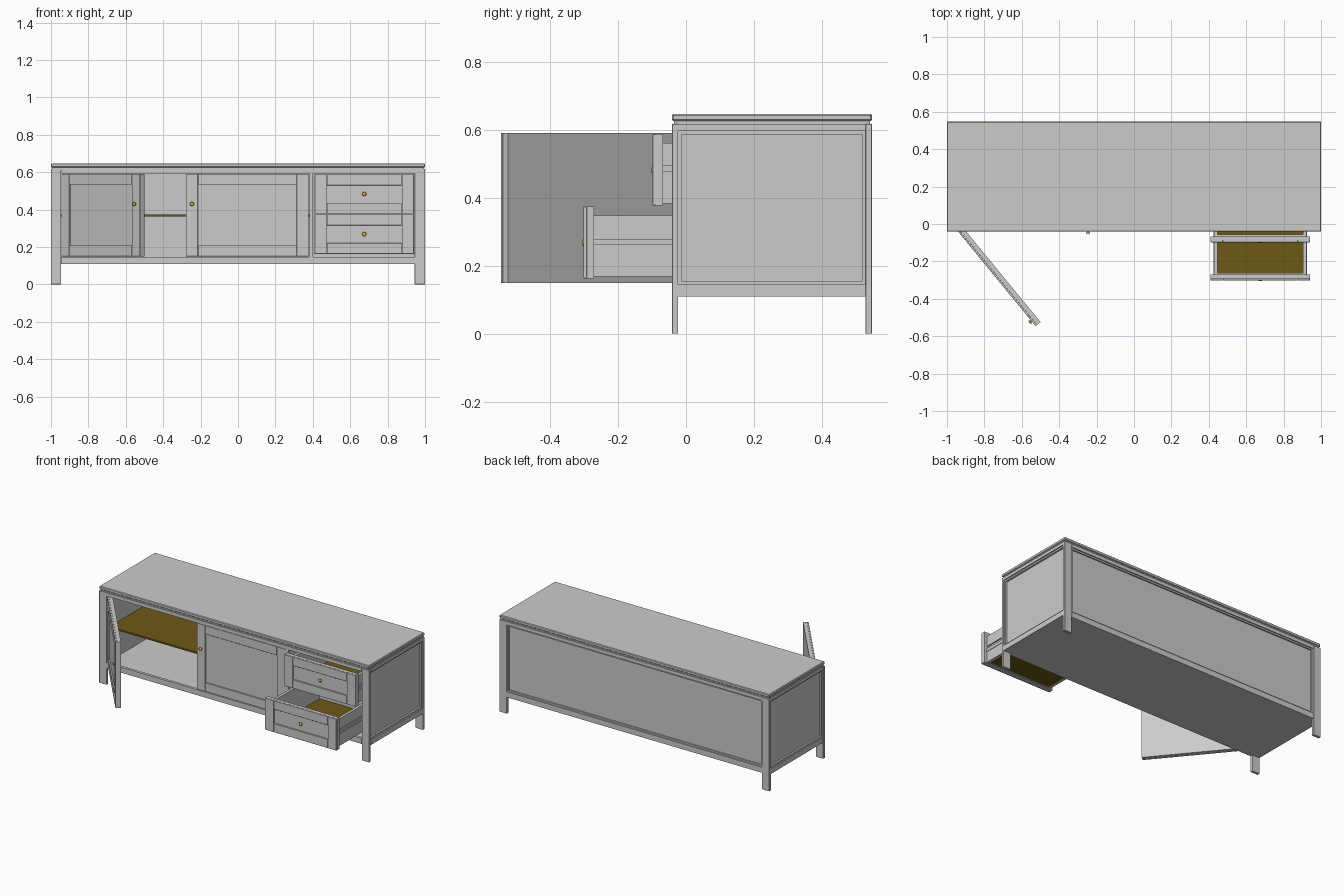
import bpy, bmesh, math
from mathutils import Matrix, Vector

if "Cube" in bpy.data.objects:
    bpy.data.objects.remove(bpy.data.objects["Cube"])


def material(name, rgb):
    m = bpy.data.materials.new(name)
    m.diffuse_color = (*rgb, 1)
    m.use_nodes = True
    m.node_tree.nodes["Principled BSDF"].inputs["Base Color"].default_value = m.diffuse_color
    return m


OLIVE = material("dark_olive", (0.15, 0.10, 0.008))
BRASS = material("brass", (0.75, 0.45, 0.04))


def finish(name, bm, mat=None):
    me = bpy.data.meshes.new(name)
    bm.to_mesh(me)
    bm.free()
    ob = bpy.data.objects.new(name, me)
    bpy.context.collection.objects.link(ob)
    if mat:
        me.materials.append(mat)
    return ob


def box(name, x, y, z, mat=None, bevel=0):
    """Box from (min, max) pairs, optionally chamfered."""
    bm = bmesh.new()
    size = [b - a for a, b in (x, y, z)]
    mid = Vector([(a + b) / 2 for a, b in (x, y, z)])
    bmesh.ops.create_cube(bm, size=1, matrix=Matrix.Translation(mid) @ Matrix.Diagonal((*size, 1)))
    if bevel:
        bmesh.ops.bevel(bm, geom=bm.edges[:], offset=bevel, segments=1, affect='EDGES')
    return finish(name, bm, mat)


def knob(name, x, y, z):
    """Small turned knob whose base sits at front face y."""
    profile = [(0, 0), (0.006, 0), (0.005, 0.004), (0.010, 0.007), (0.0115, 0.010), (0.008, 0.013), (0, 0.014)]
    bm = bmesh.new()
    vs = [bm.verts.new((r, 0, h)) for r, h in profile]
    es = [bm.edges.new(p) for p in zip(vs, vs[1:])]
    bmesh.ops.spin(bm, geom=vs + es, cent=(0, 0, 0), axis=(0, 0, 1), angle=math.tau, steps=20)
    bmesh.ops.remove_doubles(bm, verts=bm.verts[:], dist=1e-5)
    bmesh.ops.recalc_face_normals(bm, faces=bm.faces[:])
    bm.transform(Matrix.Translation((x, y, z)) @ Matrix.Rotation(math.pi / 2, 4, 'X'))
    for f in bm.faces:
        f.smooth = True
    return finish(name, bm, BRASS)


def panelled_front(name, x, y, z, frame=0.064, rail=0.058, relief=0.010):
    """Flat panel with raised stiles and rails on its front."""
    (x0, x1), (y0, y1), (z0, z1) = x, y, z
    g = 0.0015
    obs = [box(name + "_panel", x, (y0 + relief, y1), z)]
    for side, a in (("left", x0), ("right", x1 - frame)):
        obs.append(box(f"{name}_{side}_stile", (a, a + frame), (y0, y0 + relief), z, bevel=0.001))
    for side, a in (("bottom", z0), ("top", z1 - rail)):
        obs.append(box(f"{name}_{side}_rail", (x0 + frame + g, x1 - frame - g), (y0, y0 + relief),
                       (a, a + rail), bevel=0.001))
    return obs


# Overall carcass limits
F, B = -0.041, 0.547          # front and back
T, LEG, POST = 0.617, 0.11, 0.055
TH = 0.018                    # board thickness
INNER = 1 - POST

# Top slab with shadow gap underneath
box("top_slab", (-1, 1), (F, B), (0.626, 0.647), bevel=0.004)
box("top_shadow_strip", (-0.994, 0.994), (F + 0.006, B - 0.006), (T - 0.005, 0.626))

# Front and back frames: legs, rails
for end, y in (("front", (F, F + TH)), ("back", (B - TH, B))):
    for side, s in (("left", -1), ("right", 1)):
        box(f"{end}_{side}_leg", tuple(sorted((s, s * INNER))), y, (0, T), bevel=0.001)
    box(f"{end}_bottom_rail", (-INNER, INNER), y, (LEG, 0.147))
    box(f"{end}_top_rail", (-INNER, INNER), y, (0.594, T))

# Back panel with stepped moulding
box("back_panel", (-INNER, INNER), (B - 0.028, B - 0.016), (0.147, 0.594))
for side, s in (("left", -1), ("right", 1)):
    box(f"back_{side}_moulding", tuple(sorted((s * INNER, s * (INNER - 0.01)))),
        (B - TH, B - 0.007), (0.147, 0.594))
for side, z in (("bottom", (0.147, 0.157)), ("top", (0.584, 0.594))):
    box(f"back_{side}_moulding", (-INNER, INNER), (B - TH, B - 0.007), z)

# End panels, rails and mouldings
for side, s in (("left", -1), ("right", 1)):
    def sx(a, b):
        return tuple(sorted((s * a, s * b)))
    yi = (F + TH, B - TH)
    box(f"{side}_end_bottom_rail", sx(0.975, 1), yi, (LEG, 0.145))
    box(f"{side}_end_top_rail", sx(0.975, 1), yi, (0.597, T))
    box(f"{side}_end_panel", sx(INNER + 0.005, 0.980), yi, (LEG, T))
    for end, y in (("front", (yi[0], yi[0] + 0.01)), ("back", (yi[1] - 0.01, yi[1]))):
        box(f"{side}_end_{end}_moulding", sx(0.978, 0.992), y, (0.145, 0.597))
    for lev, z in (("bottom", (0.145, 0.155)), ("top", (0.587, 0.597))):
        box(f"{side}_end_{lev}_moulding", sx(0.978, 0.992), yi, z)

# Inside: floor, divider, shelf
box("cabinet_floor", (-0.978, 0.978), (F + TH, B - TH), (LEG, 0.143))
box("divider", (0.381, 0.401), (F + 0.001, B - 0.028), (0.143, T))
box("shelf", (-0.955, 0.381), (0.0, B - 0.028), (0.362, 0.373), OLIVE)

# Closed door
FD = F + 0.003
panelled_front("closed_door", (-0.279, 0.378), (FD, FD + 0.034), (0.150, 0.591))
knob("closed_door_knob", -0.246, FD, 0.43)

# Open door, swung about its left front edge
hx = -0.943
door = panelled_front("open_door", (hx, hx + 0.657), (FD, FD + 0.034), (0.150, 0.591))
door.append(knob("open_door_knob", hx + 0.622, FD, 0.43))
hinge = Matrix.Translation((hx, FD, 0))
for ob in door:
    ob.data.transform(hinge @ Matrix.Rotation(math.radians(-50.6), 4, 'Z') @ hinge.inverted())

# Drawers pulled out by different amounts
for name, y, z0, z1 in (("upper_drawer", -0.098, 0.378, 0.588), ("lower_drawer", -0.302, 0.163, 0.374)):
    panelled_front(name + "_front", (0.410, 0.940), (y, y + 0.031), (z0, z1))
    knob(name + "_knob", 0.675, y + 0.010, (z0 + z1) / 2)
    b0, b1 = y + 0.031, y + 0.54      # box depth range
    zt, zb = z1 - 0.026, z0 + 0.005
    gz = z0 + 0.100                   # runner groove
    for side, s in (("left", -1), ("right", 1)):
        def dx(a, b):
            return tuple(sorted((0.675 + s * a, 0.675 + s * b)))
        box(f"{name}_{side}_wall", dx(0.229, 0.239), (b0, b1), (zb, zt))
        box(f"{name}_{side}_upper_cheek", dx(0.238, 0.247), (b0, b1), (gz + 0.015, zt))
        box(f"{name}_{side}_lower_cheek", dx(0.238, 0.247), (b0, b1), (zb, gz))
        box(f"{name}_{side}_runner", dx(0.246, 0.250), (b0, b1), (gz - 0.023, gz - 0.012))
    for end, yy in (("front", (b0, b0 + 0.010)), ("back", (b1 - 0.012, b1))):
        box(f"{name}_{end}_wall", (0.445, 0.905), yy, (zb, zt))
    box(name + "_bottom", (0.445, 0.905), (b0 + 0.010, b1 - 0.012), (zb + 0.002, zb + 0.010), OLIVE)
